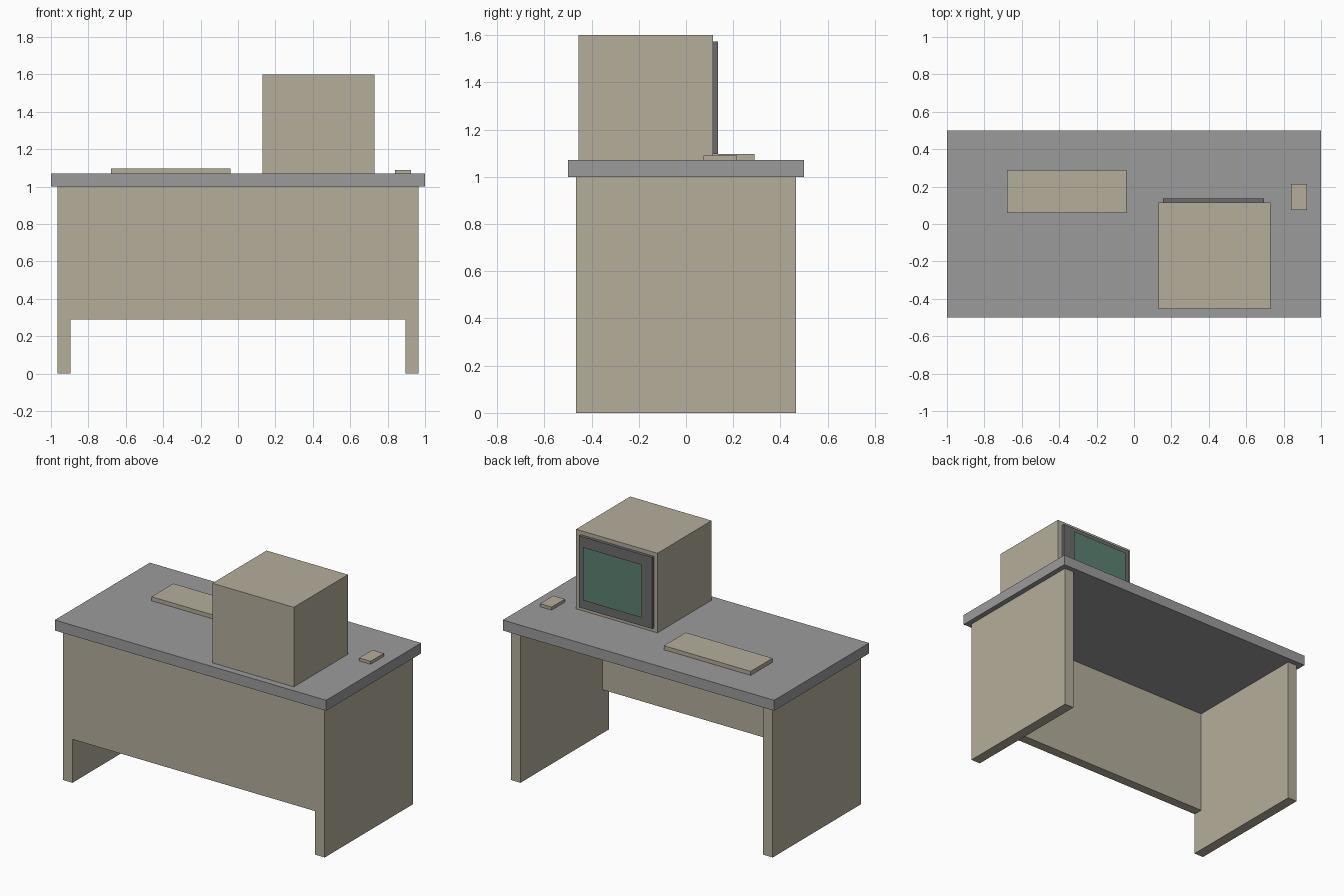
import bpy
import bmesh

cube = bpy.data.objects.get("Cube")
if cube:
    bpy.data.objects.remove(cube, do_unlink=True)


def material(name, rgb):
    mat = bpy.data.materials.new(name)
    mat.use_nodes = True
    color = (*rgb, 1.0)
    mat.diffuse_color = color
    mat.node_tree.nodes["Principled BSDF"].inputs["Base Color"].default_value = color
    return mat


beige = material("beige", (0.46, 0.42, 0.33))
grey = material("desk grey", (0.33, 0.33, 0.33))
charcoal = material("charcoal", (0.15, 0.15, 0.15))
green = material("screen green", (0.105, 0.22, 0.165))


def add_object(name, bm, mat):
    mesh = bpy.data.meshes.new(name)
    bm.to_mesh(mesh)
    bm.free()
    mesh.materials.append(mat)
    obj = bpy.data.objects.new(name, mesh)
    bpy.context.collection.objects.link(obj)
    return obj


def box(name, mat, x, y, z):
    """Box spanning the given (low, high) range on each axis."""
    bm = bmesh.new()
    bmesh.ops.create_cube(bm, size=1)
    for v in bm.verts:
        v.co = [r[0] if c < 0 else r[1] for c, r in zip(v.co, (x, y, z))]
    return add_object(name, bm, mat)


# Desk
TOP = 1.07
LEG_IN, LEG_OUT, DEPTH = 0.895, 0.965, 0.465
box("desk_top", grey, (-1, 1), (-0.5, 0.5), (1.0, TOP))
box("left_side_panel", beige, (LEG_IN, LEG_OUT), (-DEPTH, DEPTH), (0, 1.0))
box("right_side_panel", beige, (-LEG_OUT, -LEG_IN), (-DEPTH, DEPTH), (0, 1.0))
box("front_panel", beige, (-LEG_IN, LEG_IN), (-DEPTH, -DEPTH + 0.065), (0.29, 1.0))

# Monitor, facing the back
box("monitor_case", beige, (0.13, 0.73), (-0.455, 0.115), (TOP, 1.6))
box("monitor_bezel", charcoal, (0.155, 0.695), (0.115, 0.135), (1.097, 1.573))

# Screen: a single flat sheet standing just in front of the bezel
bm = bmesh.new()
corners = ((0.64, 1.17), (0.21, 1.17), (0.21, 1.525), (0.64, 1.525))
bm.faces.new([bm.verts.new((x, 0.168, z)) for x, z in corners])
add_object("screen", bm, green)

# Keyboard and mouse
box("keyboard", beige, (-0.68, -0.04), (0.06, 0.29), (TOP, 1.097))
box("mouse", beige, (0.84, 0.925), (0.075, 0.215), (TOP, 1.09))
